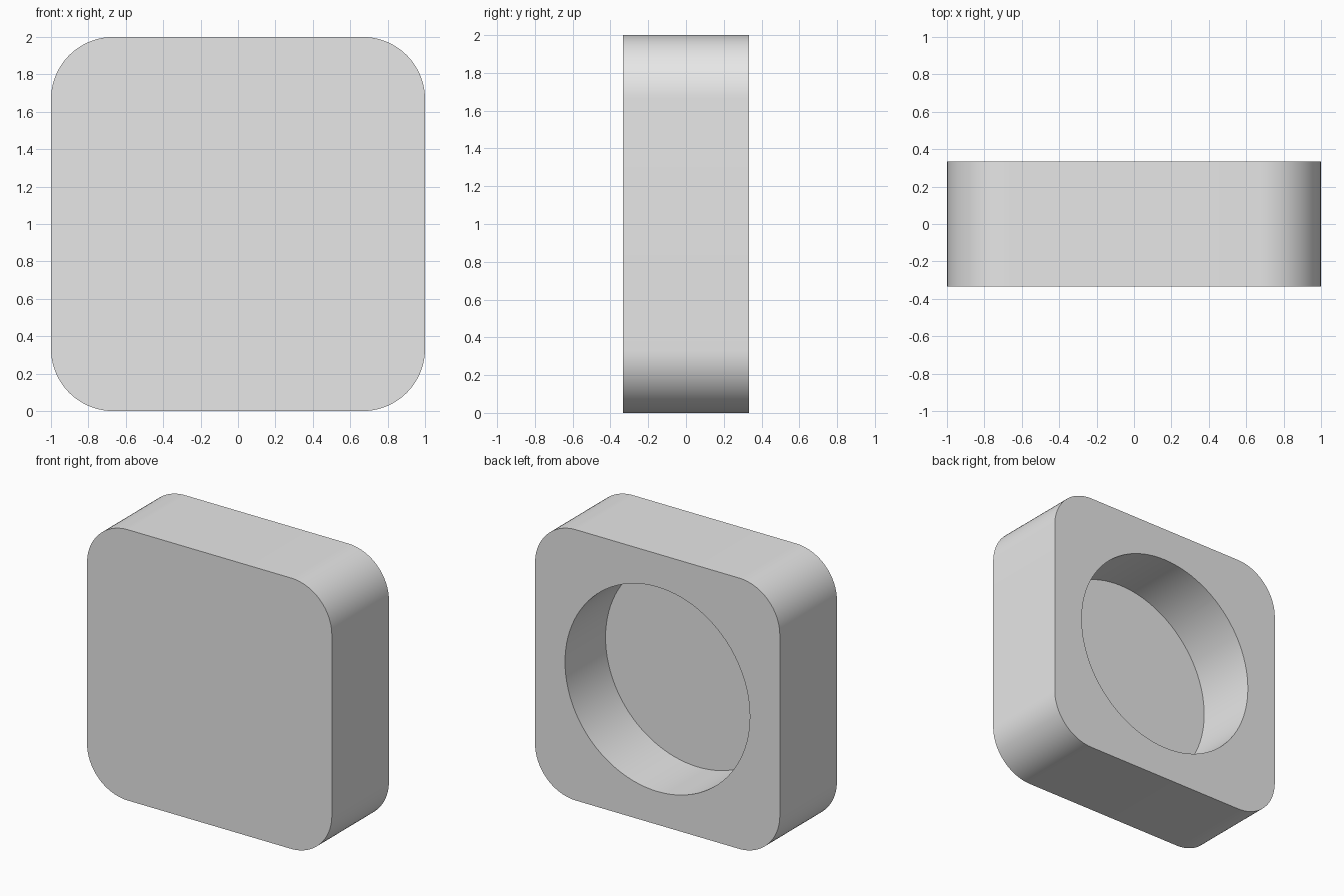
import bpy
import bmesh
import math
from mathutils import Matrix

SIZE, DEPTH, CORNER = 2.0, 0.667, 0.333
HOLE_RADIUS, HOLE_DEPTH = 0.755, 0.473

cube = bpy.data.objects.get("Cube")
if cube:
    bpy.data.objects.remove(cube, do_unlink=True)

grey = bpy.data.materials.new("light grey")
grey.use_nodes = True
colour = (0.8, 0.8, 0.8, 1)
grey.diffuse_color = colour
grey.node_tree.nodes["Principled BSDF"].inputs["Base Color"].default_value = colour


def add_object(name, bm):
    bmesh.ops.recalc_face_normals(bm, faces=bm.faces[:])
    mesh = bpy.data.meshes.new(name)
    bm.to_mesh(mesh)
    bm.free()
    mesh.materials.append(grey)
    obj = bpy.data.objects.new(name, mesh)
    bpy.context.collection.objects.link(obj)
    return obj


# Block with its four front-to-back edges rounded
bm = bmesh.new()
bmesh.ops.create_cube(bm, size=1)
bmesh.ops.scale(bm, vec=(SIZE, DEPTH, SIZE), verts=bm.verts)
bmesh.ops.translate(bm, vec=(0, 0, SIZE / 2), verts=bm.verts)
corners = [e for e in bm.edges
           if abs(e.verts[0].co.y - e.verts[1].co.y) > DEPTH / 2]
bmesh.ops.bevel(bm, geom=corners, offset=CORNER, segments=20,
                profile=0.5, affect='EDGES')
body = add_object("rounded_block", bm)

# Round blind recess cut into the back
margin = 0.2
bm = bmesh.new()
centre = DEPTH / 2 + (margin - HOLE_DEPTH) / 2
bmesh.ops.create_cone(
    bm, cap_ends=True, segments=96, radius1=HOLE_RADIUS, radius2=HOLE_RADIUS,
    depth=HOLE_DEPTH + margin,
    matrix=Matrix.Translation((0, centre, SIZE / 2))
    @ Matrix.Rotation(math.pi / 2, 4, 'X'))
cutter = add_object("recess_cutter", bm)
cutter.hide_render = True

cut = body.modifiers.new("recess", 'BOOLEAN')
cut.operation = 'DIFFERENCE'
cut.solver = 'EXACT'
cut.object = cutter

bpy.ops.object.select_all(action='DESELECT')
body.select_set(True)
bpy.context.view_layer.objects.active = body
bpy.ops.object.modifier_apply(modifier=cut.name)
bpy.data.objects.remove(cutter, do_unlink=True)

# Smooth the curved walls, keep the rims sharp
bpy.ops.object.shade_smooth_by_angle(angle=math.radians(30))
